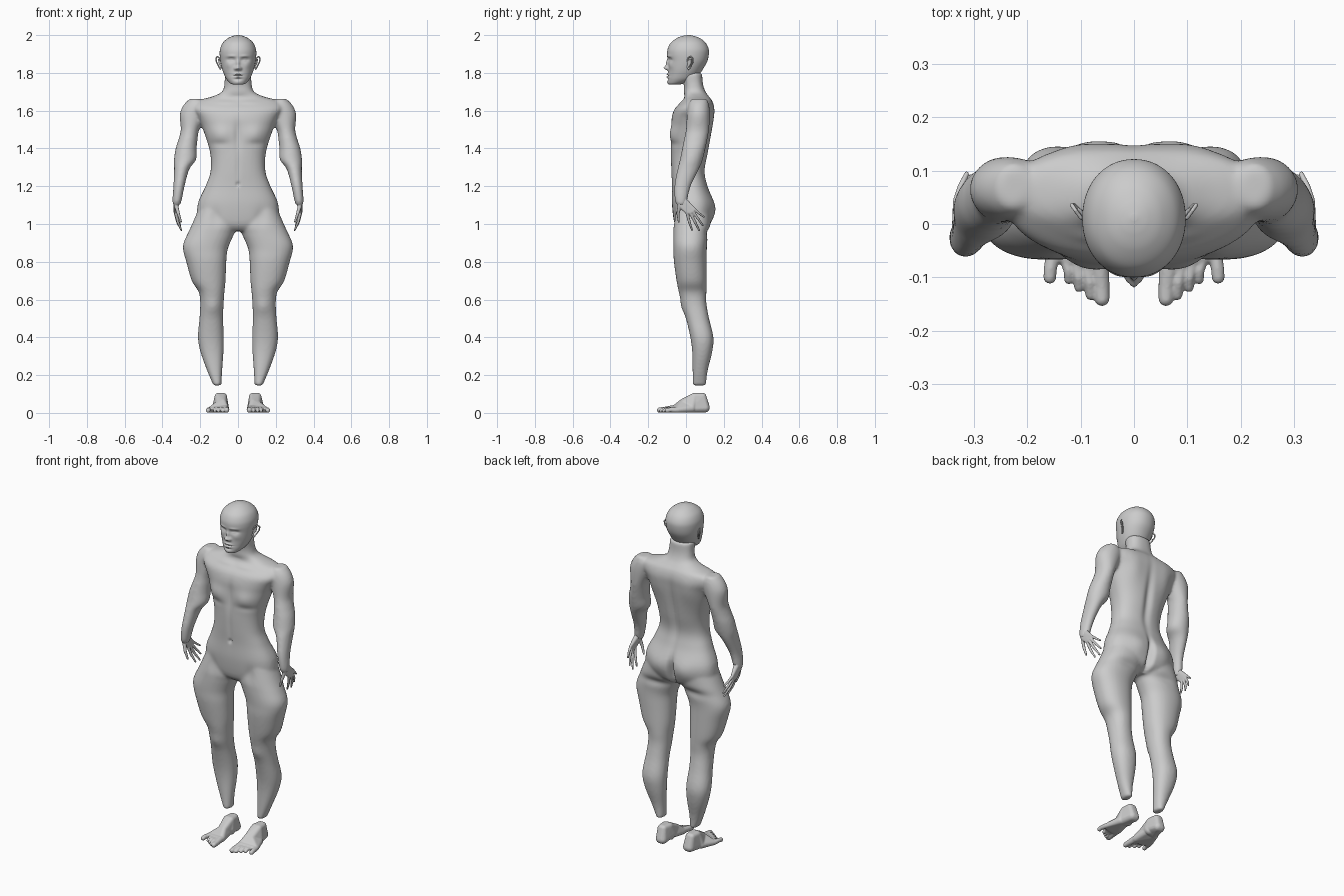
import bpy, bmesh, math
from mathutils import Vector


def spline(rows, n):
    """Smooth a table of rows (Catmull-Rom)."""
    out = []
    for i in range(len(rows) - 1):
        a, b, c, d = (rows[max(0, min(len(rows) - 1, i + k))] for k in (-1, 0, 1, 2))
        for j in range(n):
            t = j / n
            out.append([0.5 * (2 * q + (r - p) * t + (2 * p - 5 * q + 4 * r - s) * t * t
                        + (3 * q - p - 3 * r + s) * t ** 3) for p, q, r, s in zip(a, b, c, d)])
    return out + [list(rows[-1])]


def loft(bm, rows, side=1, power=2.2, n=5, seg=40):
    """Stack of superellipses; row = z, x0, x1, y0, y1."""
    rings = []
    for z, x0, x1, y0, y1 in spline(rows, n):
        ring = []
        for k in range(seg):
            a = math.tau * k / seg
            c, s = math.cos(a), math.sin(a)
            u = math.copysign(abs(c) ** (2 / power), c)
            v = math.copysign(abs(s) ** (2 / power), s)
            ring.append(bm.verts.new((side * ((x0 + x1) / 2 + u * (x1 - x0) / 2),
                                      (y0 + y1) / 2 + v * (y1 - y0) / 2, z)))
        rings.append(ring)
    for a, b in zip(rings, rings[1:]):
        for k in range(seg):
            m = (k + 1) % seg
            bm.faces.new((a[k], a[m], b[m], b[k]))
    bm.faces.new(rings[0])
    bm.faces.new(rings[-1])


# evenly spread points on a unit sphere
DOTS = []
for i in range(70):
    h = 1 - 2 * (i + .5) / 70
    w = math.sqrt(1 - h * h)
    DOTS.append(Vector((w * math.cos(i * 2.39996), w * math.sin(i * 2.39996), h)))


def hull(bm, balls, side=1):
    """Convex skin around balls; ball = x, y, z, radius."""
    verts = [bm.verts.new(Vector((side * x, y, z)) + r * d) for x, y, z, r in balls for d in DOTS]
    bmesh.ops.convex_hull(bm, input=verts)
    for v in [v for v in bm.verts if not v.link_faces]:
        bm.verts.remove(v)


def chain(bm, balls, side=1):
    for a, b in zip(balls, balls[1:]):
        hull(bm, [a, b], side)


def finish(name, bm, voxel=0, smooth=4):
    bmesh.ops.recalc_face_normals(bm, faces=bm.faces)
    me = bpy.data.meshes.new(name)
    bm.to_mesh(me)
    bm.free()
    ob = bpy.data.objects.new(name, me)
    bpy.context.collection.objects.link(ob)
    bpy.context.view_layer.objects.active = ob
    if voxel:
        m = ob.modifiers.new("merge", 'REMESH')
        m.mode, m.voxel_size = 'VOXEL', voxel
        bpy.ops.object.modifier_apply(modifier=m.name)
        m = ob.modifiers.new("relax", 'SMOOTH')
        m.factor, m.iterations = 0.5, smooth
        bpy.ops.object.modifier_apply(modifier=m.name)
    for p in ob.data.polygons:
        p.use_smooth = True
    return ob


def sculpt(ob, bumps, front):
    """Push the front or back in y; bump = x, z, size x, size z, depth."""
    sign = -1 if front else 1
    normals = [v.normal.y for v in ob.data.vertices]
    for v, ny in zip(ob.data.vertices, normals):
        w = min(1, max(0, sign * ny * 1.6))
        if w:
            x, z = abs(v.co.x), v.co.z
            v.co.y += sign * w * sum(d * math.exp(-((x - bx) / sx) ** 2 - ((z - bz) / sz) ** 2)
                                     for bx, bz, sx, sz, d in bumps)
    ob.data.update()


# torso, neck, arms and legs fused into one skin
bm = bmesh.new()
torso = [(.962, .07, -.03, .08), (1.0, .2, -.06, .128), (1.1, .214, -.074, .148), (1.2, .172, -.074, .115),
         (1.28, .145, -.078, .1), (1.38, .148, -.08, .118), (1.5, .185, -.076, .138), (1.56, .21, -.076, .146),
         (1.61, .24, -.06, .15), (1.65, .22, -.02, .14), (1.675, .135, -.008, .122), (1.7, .085, -.012, .104),
         (1.74, .072, -.012, .09), (1.8, .07, -.03, .085)]
loft(bm, [(z, -w, w, f, b) for z, w, f, b in torso], power=2.4, seg=64)
leg = [(1.12, .04, .19, -.05, .12), (1.0, .004, .243, -.066, .128), (.95, .02, .266, -.067, .118),
       (.9, .042, .288, -.067, .112), (.86, .056, .29, -.066, .11), (.8, .062, .274, -.064, .11),
       (.7, .066, .245, -.05, .11), (.64, .072, .208, -.038, .108), (.58, .076, .2, -.022, .108),
       (.5, .079, .204, .0, .122), (.4, .075, .212, .023, .145), (.32, .077, .198, .033, .138),
       (.22, .084, .162, .035, .114), (.145, .088, .13, .034, .106)]
arm = [(1.663, .2, .255, .03, .11), (1.63, .16, .288, .012, .122), (1.58, .17, .308, .005, .126),
       (1.5, .205, .303, .0, .122), (1.45, .214, .314, -.01, .113), (1.4, .219, .33, -.02, .103),
       (1.34, .222, .339, -.032, .088), (1.29, .258, .338, -.045, .068), (1.2, .283, .342, -.062, .025),
       (1.13, .297, .347, -.06, .008), (1.1, .306, .344, -.05, .0)]
for s in (1, -1):
    loft(bm, leg, s)
    loft(bm, arm, s, power=2.0)
body = finish("body", bm, voxel=.008, smooth=6)
sculpt(body, [(.095, 1.475, .06, .05, .016), (.1, 1.425, .05, .018, -.005), (0, 1.47, .018, .08, -.008),
              (0, 1.21, .008, .01, -.012), (0, 1.3, .012, .09, -.004), (.12, 1.03, .03, .05, -.006),
              (.06, 1.645, .06, .012, .006), (.13, .56, .04, .04, .008)], True)
sculpt(body, [(0, 1.4, .022, .16, -.014), (0, 1.04, .016, .085, -.04), (.085, 1.07, .06, .06, .012),
              (.11, 1.55, .05, .08, .008), (.12, .955, .08, .025, -.01)], False)

# head
bm = bmesh.new()
skull = [(1.738, .022, -.088, -.04), (1.744, .04, -.094, -.01), (1.765, .06, -.097, .045),
         (1.79, .073, -.095, .07), (1.82, .084, -.094, .09), (1.86, .093, -.095, .112), (1.9, .097, -.1, .121),
         (1.93, .094, -.096, .119), (1.96, .08, -.08, .103), (1.983, .054, -.05, .075), (1.995, .028, -.02, .044),
         (2.0, .006, .006, .018)]
loft(bm, [(z, -w, w, f, b) for z, w, f, b in skull], power=2.1, n=11, seg=128)
head = finish("head", bm)
sculpt(head, [(0, 1.826, .013, .011, .022), (.014, 1.822, .007, .008, .008), (0, 1.85, .009, .02, .012),
              (.036, 1.87, .02, .011, -.013), (.036, 1.868, .012, .007, .008), (.036, 1.868, .014, .002, -.004),
              (.035, 1.888, .022, .007, .004), (0, 1.793, .02, .005, .008), (0, 1.778, .018, .006, .008),
              (0, 1.786, .024, .002, -.005), (0, 1.766, .022, .005, -.004), (0, 1.75, .02, .01, .004),
              (.05, 1.84, .018, .018, .004)], True)

# ears
for s, side in ((1, "left"), (-1, "right")):
    bm = bmesh.new()
    rim = [(.092, .008, 1.862, .004), (.1, .012, 1.88, .004), (.11, .026, 1.887, .004), (.117, .036, 1.875, .004),
           (.113, .036, 1.855, .004), (.103, .026, 1.835, .004), (.094, .014, 1.82, .005), (.088, .008, 1.83, .004)]
    chain(bm, rim, s)
    hull(bm, [(.085, .006, 1.86, .004), (.104, .028, 1.872, .003), (.1, .025, 1.85, .003),
              (.086, .01, 1.83, .004)], s)
    finish(side + "_ear", bm, voxel=.0022, smooth=3)

# hands with spread fingers
fingers = [[(.331, .004, 1.062, .0085), (.318, .018, 1.01, .0075), (.3, .032, .968, .005)],
           [(.332, .022, 1.06, .0085), (.32, .048, 1.01, .0075), (.299, .07, .966, .005)],
           [(.332, .036, 1.066, .008), (.322, .064, 1.028, .007), (.306, .089, .993, .005)],
           [(.332, .045, 1.078, .0075), (.325, .07, 1.056, .0065), (.314, .094, 1.038, .005)],
           [(.328, -.034, 1.1, .011), (.316, -.042, 1.055, .0085), (.302, -.038, 1.012, .0055)]]
for s, side in ((1, "left"), (-1, "right")):
    bm = bmesh.new()
    for f in fingers:
        chain(bm, f, s)
    hull(bm, [(.324, -.035, 1.125, .017), (.325, -.012, 1.125, .017)] + [f[0] for f in fingers], s)
    hull(bm, [(.324, -.037, 1.15, .018), (.324, -.012, 1.15, .018), (.326, -.034, 1.11, .016),
              (.326, -.01, 1.11, .016)], s)
    finish(side + "_hand", bm, voxel=.0028, smooth=3)

# feet, separate from the legs, with five toes each
toes = [[(.066, -.075, .021, .019), (.061, -.115, .017, .0155), (.06, -.14, .015, .0145)],
        [(.088, -.075, .02, .014), (.083, -.11, .022, .0105), (.081, -.133, .012, .0105)],
        [(.108, -.07, .019, .013), (.104, -.1, .021, .0095), (.103, -.119, .011, .0095)],
        [(.128, -.062, .017, .013), (.123, -.088, .019, .0095), (.122, -.104, .011, .0095)],
        [(.152, -.055, .015, .014), (.157, -.085, .016, .0125), (.158, -.1, .013, .0125)]]
for s, side in ((1, "left"), (-1, "right")):
    bm = bmesh.new()
    for t in toes:
        chain(bm, t, s)
    heel = [(.082, .1, .028, .026), (.096, .1, .028, .026)]
    ankle = [(.078, .045, .086, .02), (.104, .045, .086, .02), (.084, .088, .086, .02), (.1, .088, .086, .02)]
    instep = [(.078, -.02, .055, .018), (.1, -.015, .05, .018)]
    ball = [(.066, -.06, .021, .02), (.15, -.045, .015, .014)]
    hull(bm, heel + ankle + [(.075, .03, .04, .025), (.11, .03, .025, .024)], s)
    hull(bm, ankle[:2] + instep + [(.075, .04, .03, .025), (.115, .03, .025, .024)], s)
    hull(bm, instep + ball + [(.078, .03, .032, .022), (.118, .03, .023, .022)], s)
    hull(bm, ball + [t[0] for t in toes], s)
    finish(side + "_foot", bm, voxel=.0035, smooth=4)
